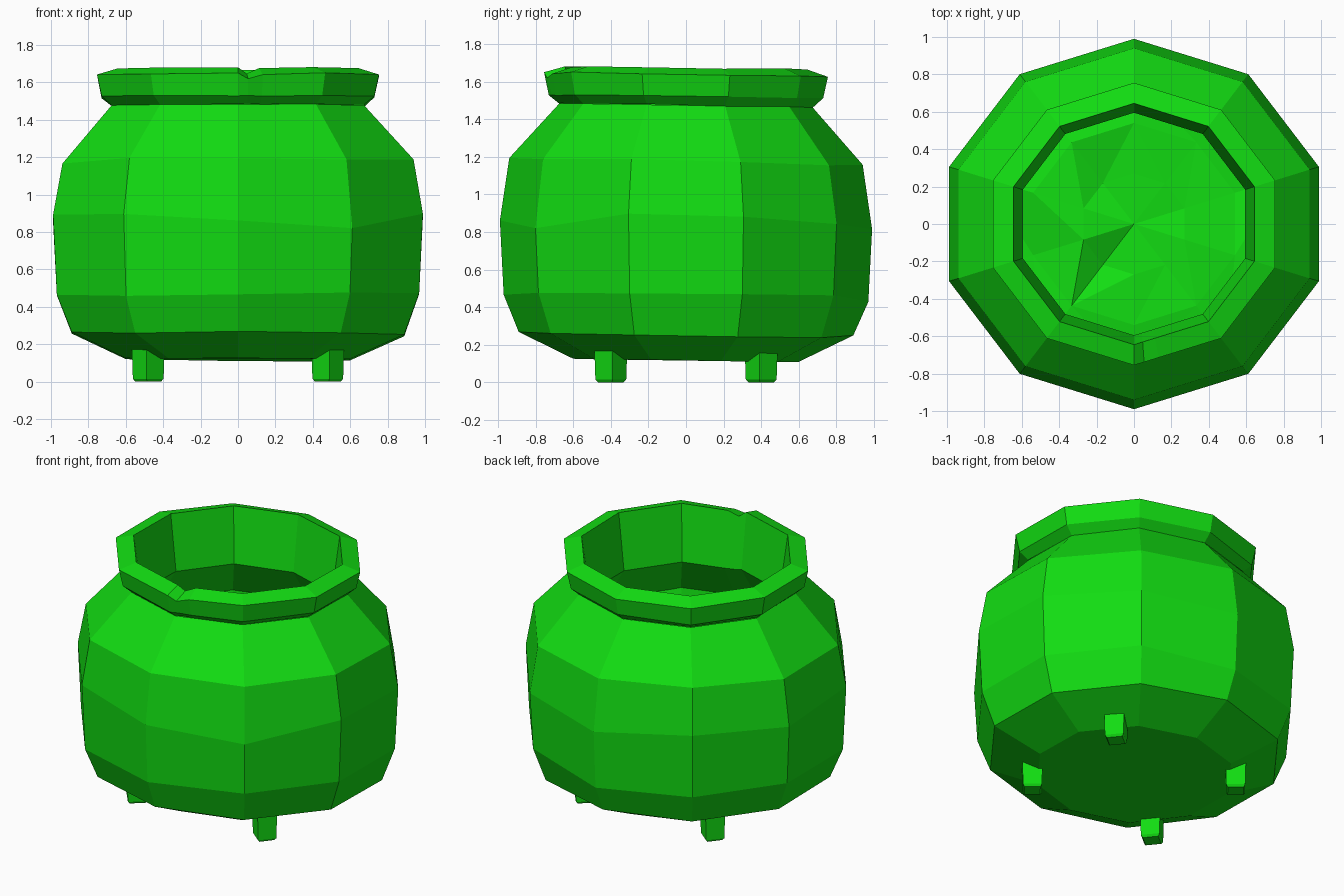
import bpy, bmesh, random
from math import sin, cos, pi, radians
from mathutils import Matrix

random.seed(4)
if "Cube" in bpy.data.objects:
    bpy.data.objects.remove(bpy.data.objects["Cube"], do_unlink=True)

green = bpy.data.materials.new("bright green")
green.use_nodes = True
green.diffuse_color = (0.006, 0.72, 0.006, 1)
green.node_tree.nodes["Principled BSDF"].inputs["Base Color"].default_value = green.diffuse_color

SIDES = 10
STRETCH = 1.05      # brings the flats of the decagon out to full width


def finish(bm, name):
    bmesh.ops.recalc_face_normals(bm, faces=bm.faces)
    mesh = bpy.data.meshes.new(name)
    bm.to_mesh(mesh)
    bm.free()
    mesh.materials.append(green)
    obj = bpy.data.objects.new(name, mesh)
    bpy.context.collection.objects.link(obj)
    return obj


def ring(bm, r, z, wobble=0.0, angles=None):
    angles = angles or [-90 + 360 / SIDES * i for i in range(SIDES)]
    verts = []
    for a in angles:
        # points between corners stay on the straight side of the decagon
        off = (a + 90) % 36 - 18
        flat = cos(radians(18)) / cos(radians(off))
        t = radians(a)
        x, y = r * flat * cos(t) * STRETCH, r * flat * sin(t)
        verts.append(bm.verts.new((x, y, z - 0.015 * y + random.uniform(-wobble, wobble))))
    return verts


def bridge(bm, a, b):
    n = len(a)
    for i in range(n):
        bm.faces.new((a[i], a[(i + 1) % n], b[(i + 1) % n], b[i]))


# Pot body: flat base, bulging belly, narrow neck
bm = bmesh.new()
belly = [(0.6, 0.12, 0.005), (0.89, 0.255, 0.01), (0.97, 0.46, 0.02),
         (0.99, 0.85, 0.05), (0.94, 1.18, 0.02), (0.675, 1.475, 0.005)]
rings = [ring(bm, *p) for p in belly]
bm.faces.new(rings[0])
for a, b in zip(rings, rings[1:]):
    bridge(bm, a, b)
finish(bm, "pot_body")

# Rim and inner wall, with a small chip at the front
bm = bmesh.new()
angles = [-90, -86, -80] + [-90 + 36 * i for i in range(1, SIDES)]
lip = [(0.675, 1.475), (0.73, 1.52), (0.755, 1.64), (0.645, 1.675), (0.595, 1.3), (0.78, 1.02)]
rings = [ring(bm, r, z, 0.004, angles) for r, z in lip]
for a, b in zip(rings, rings[1:]):
    bridge(bm, a, b)
for row in rings[2:4]:
    row[1].co.z -= 0.035
    row[2].co.z -= 0.01
finish(bm, "pot_rim")

# Lumpy contents inside the pot
bm = bmesh.new()
rows = [ring(bm, 0.8, 1.04), ring(bm, 0.54, 1.05, 0.06), ring(bm, 0.27, 1.06, 0.05)]
for a, b in zip(rows, rows[1:]):
    bridge(bm, a, b)
middle = bm.verts.new((0, 0, 1.07))
for i in range(SIDES):
    bm.faces.new((rows[-1][i], rows[-1][(i + 1) % SIDES], middle))
bmesh.ops.triangulate(bm, faces=bm.faces)
contents = finish(bm, "pot_contents")
if contents.data.polygons[0].normal.z < 0:
    contents.data.flip_normals()

# Four stubby feet set on the diagonals
for x_name, sx in (("left", 1), ("right", -1)):
    for y_name, sy in (("front", -1), ("back", 1)):
        bm = bmesh.new()
        bmesh.ops.create_cube(bm, size=1)
        for v in bm.verts:
            if v.co.z < 0:
                v.co.x *= 0.93
                v.co.y *= 0.93
        low = [e for e in bm.edges if all(v.co.z < 0 for v in e.verts)]
        bmesh.ops.bevel(bm, geom=low, offset=0.08, segments=1, affect='EDGES')
        bmesh.ops.scale(bm, vec=(0.125, 0.125, 0.19), verts=bm.verts)
        bmesh.ops.rotate(bm, matrix=Matrix.Rotation(sx * sy * pi / 4.6, 3, 'Z'), verts=bm.verts)
        bmesh.ops.translate(bm, vec=(sx * 0.48, sy * 0.4, 0.095), verts=bm.verts)
        finish(bm, f"foot_{y_name}_{x_name}")
